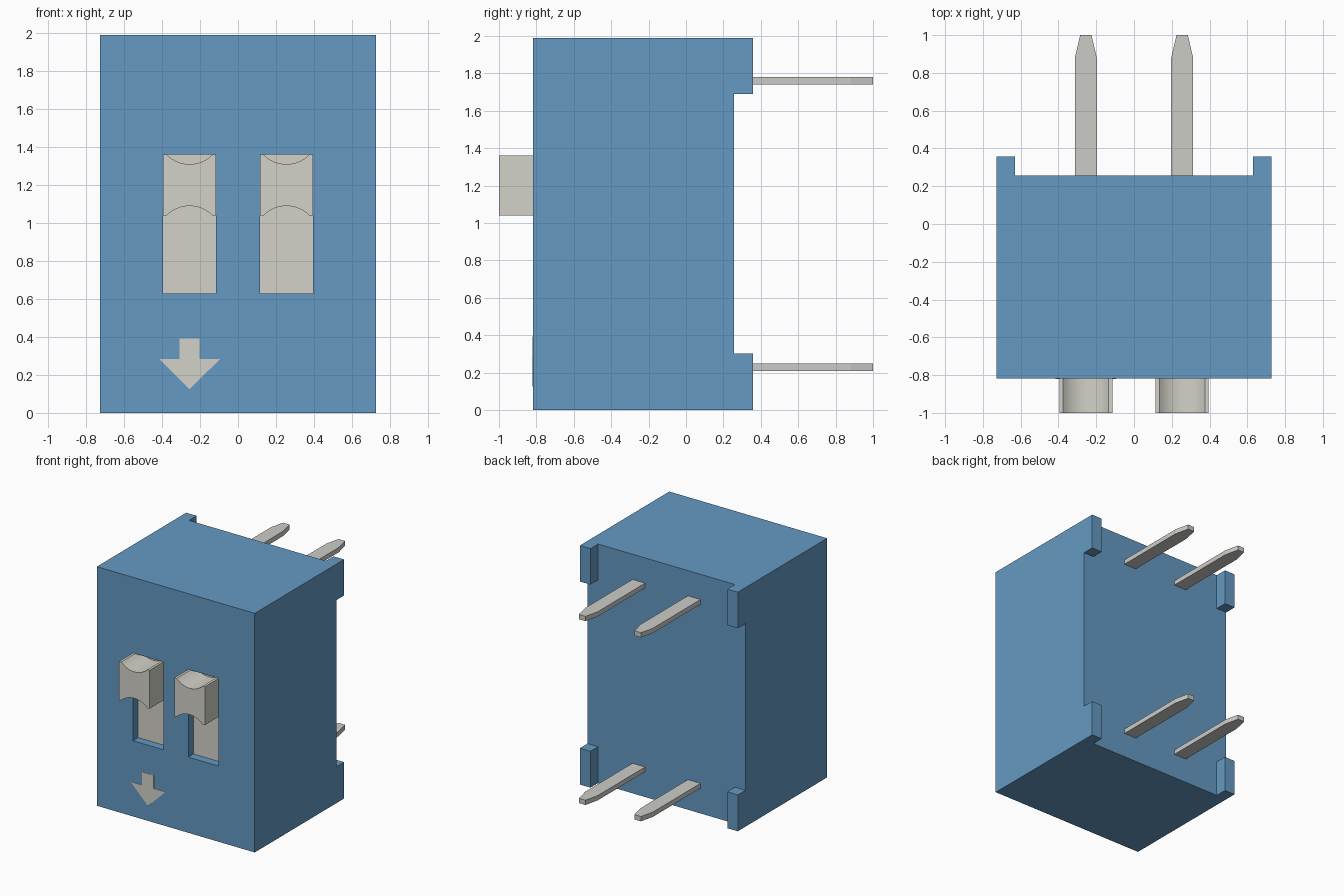
import bpy, bmesh
from math import asin, sin, cos, radians

if "Cube" in bpy.data.objects:
    bpy.data.objects.remove(bpy.data.objects["Cube"])


def material(name, rgb):
    m = bpy.data.materials.new(name)
    m.diffuse_color = (*rgb, 1)
    m.use_nodes = True
    m.node_tree.nodes["Principled BSDF"].inputs["Base Color"].default_value = m.diffuse_color
    return m


blue = material("blue_plastic", (0.13, 0.32, 0.54))
ivory = material("ivory_plastic", (0.65, 0.64, 0.58))
metal = material("pin_metal", (0.60, 0.60, 0.57))


def prism(name, profile, axis, lo, hi, mat=None):
    """Extrude a 2D profile along an axis: 'y' takes (x, z), 'z' takes (x, y)."""
    bm = bmesh.new()
    place = (lambda a, b: (a, lo, b)) if axis == 'y' else (lambda a, b: (a, b, lo))
    face = bm.faces.new([bm.verts.new(place(a, b)) for a, b in profile])
    new = bmesh.ops.extrude_face_region(bm, geom=[face])["geom"]
    shift = (0, hi - lo, 0) if axis == 'y' else (0, 0, hi - lo)
    bmesh.ops.translate(bm, vec=shift,
                        verts=[v for v in new if isinstance(v, bmesh.types.BMVert)])
    bmesh.ops.recalc_face_normals(bm, faces=bm.faces[:])
    mesh = bpy.data.meshes.new(name)
    bm.to_mesh(mesh)
    bm.free()
    ob = bpy.data.objects.new(name, mesh)
    bpy.context.collection.objects.link(ob)
    if mat:
        mesh.materials.append(mat)
    return ob


def box(name, x, y, z, mat=None):
    rect = [(x[0], z[0]), (x[1], z[0]), (x[1], z[1]), (x[0], z[1])]
    return prism(name, rect, 'y', y[0], y[1], mat)


def cut(target, cutter):
    cutter.hide_render = True
    mod = target.modifiers.new("cut", 'BOOLEAN')
    mod.operation, mod.solver, mod.object = 'DIFFERENCE', 'EXACT', cutter
    bpy.context.view_layer.objects.active = target
    bpy.ops.object.modifier_apply(modifier=mod.name)
    bpy.data.objects.remove(cutter)


# Housing: a block whose back is cut away to leave four corner feet
TOP, FRONT, COLUMN, HALF = 1.99, -0.818, 0.255, 0.14
SLOT_LO, KNOB_LO, KNOB_HI = 0.63, 1.04, 1.36
housing = box("housing", (-0.727, 0.727), (FRONT, 0.357), (0, TOP), blue)
cut(housing, box("cut_upright", (-0.63, 0.63), (0.257, 0.6), (-0.1, 2.1)))
cut(housing, box("cut_across", (-1, 1), (0.257, 0.6), (0.303, 1.69)))


def arc(cx, z, sag, half=0.12, steps=16):
    """Points of a shallow arc from right to left; sag is the signed mid height."""
    r = (half ** 2 + sag ** 2) / (2 * abs(sag))
    a, s = asin(half / r), (1 if sag > 0 else -1)
    angles = [a - 2 * a * i / steps for i in range(steps + 1)]
    return [(cx + r * sin(t), z + s * r * (cos(t) - cos(a))) for t in angles]


for side, cx in (("left", -COLUMN), ("right", COLUMN)):
    x = (cx - HALF, cx + HALF)
    # Slot with a pale slider floor
    cut(housing, box("cut_slot", x, (-1, -0.70), (SLOT_LO, KNOB_HI)))
    box(f"slider_floor_{side}", x, (-0.75, -0.70), (SLOT_LO, KNOB_HI), ivory)

    # Switch knob with finger hollows on top and bottom
    outline = [(x[1], KNOB_LO), (x[1], KNOB_HI), *arc(cx, KNOB_HI, -0.05),
               (x[0], KNOB_HI), (x[0], KNOB_LO), *reversed(arc(cx, KNOB_LO, 0.05))]
    knob = prism(f"switch_knob_{side}", outline, 'y', -1.0, -0.75, ivory)
    bpy.ops.object.select_all(action='DESELECT')
    knob.select_set(True)
    bpy.context.view_layer.objects.active = knob
    bpy.ops.object.shade_smooth_by_angle(angle=radians(20))

    # Flat contact pins with tapered ends
    half_pin = [(0.058, 0.22), (0.058, 0.88), (0.03, 1.0)]
    pin = [(cx + a, b) for a, b in half_pin] + [(cx - a, b) for a, b in reversed(half_pin)]
    for level, z in (("lower", 0.23), ("upper", 1.76)):
        prism(f"pin_{level}_{side}", pin, 'z', z - 0.02, z + 0.02, metal)

# Printed direction arrow on the front
half_arrow = [(0, 0.125), (0.16, 0.283), (0.053, 0.283), (0.053, 0.393)]
arrow = [(a - COLUMN, b) for a, b in half_arrow]
arrow += [(-a - COLUMN, b) for a, b in reversed(half_arrow[1:])]
prism("direction_arrow", arrow, 'y', FRONT - 0.002, FRONT + 0.01, ivory)
